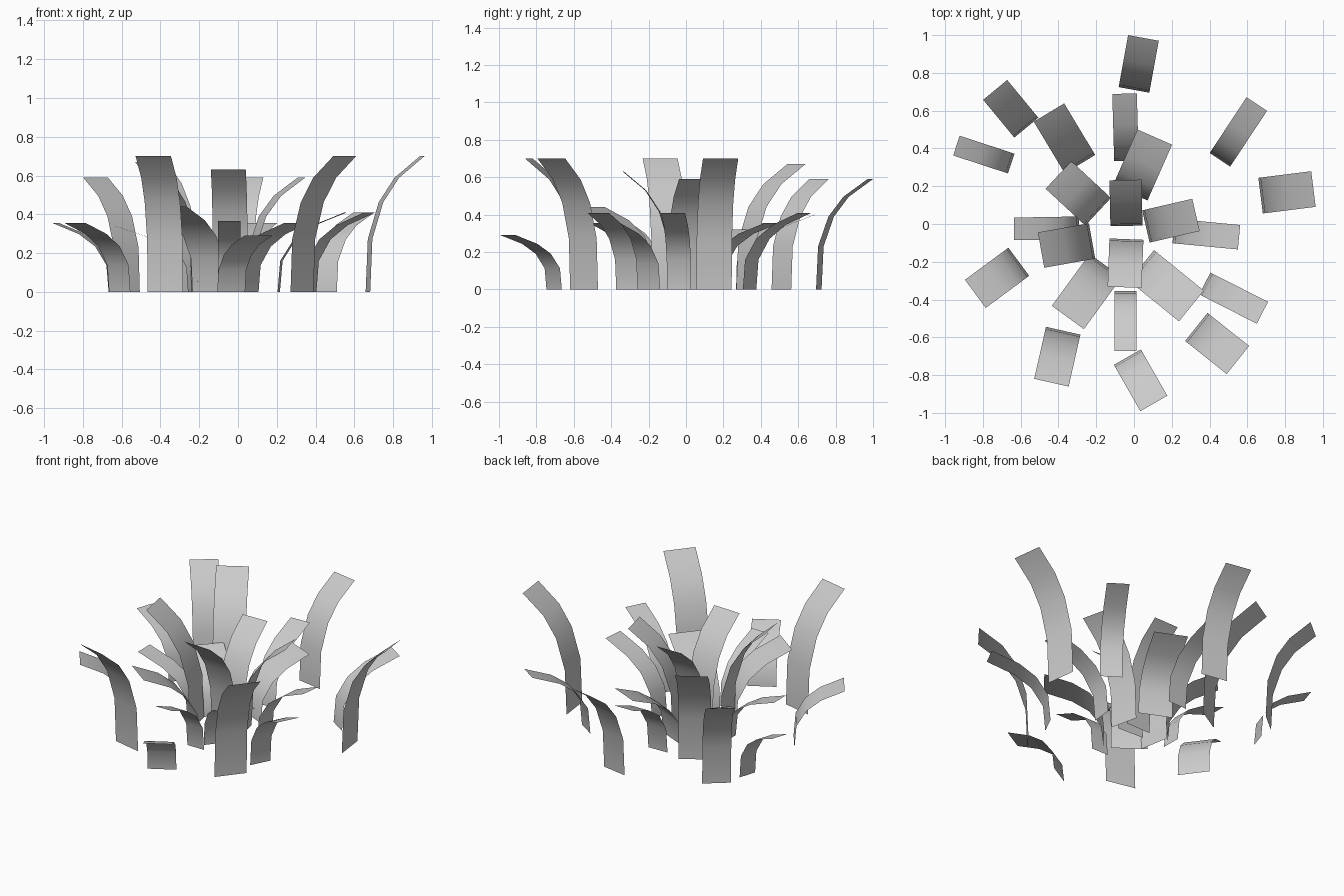
import bpy
from mathutils import Vector

# Shared bend of a blade: (share of outward reach, share of height)
BEND = [(0, 0), (0.04, 0.39), (0.24, 0.66), (0.53, 0.84), (1, 1)]


def blade(name, base, tip, width, height):
    """Flat strip rising from base and bending outward to tip."""
    b, t = Vector((*base, 0)), Vector((*tip, 0))
    out = t - b
    side = Vector((-out.y, out.x, 0)).normalized() * width / 2
    verts = []
    for reach, rise in BEND:
        p = b + out * reach + Vector((0, 0, height * rise))
        verts += [p - side, p + side]
    faces = [(i, i + 1, i + 3, i + 2) for i in range(0, len(verts) - 2, 2)]
    mesh = bpy.data.meshes.new(name)
    mesh.from_pydata(verts, [], faces)
    mesh.shade_smooth()
    bpy.context.collection.objects.link(bpy.data.objects.new(name, mesh))


# Each row: base, tip, width, height
outer = [
    ((0.00, 0.71), (0.05, 0.985), 0.165, 0.59),
    ((-0.57, 0.51), (-0.735, 0.71), 0.165, 0.59),
    ((-0.65, 0.32), (-0.94, 0.415), 0.11, 0.355),
    ((-0.61, -0.20), (-0.84, -0.37), 0.185, 0.355),
    ((-0.375, -0.565), (-0.437, -0.84), 0.187, 0.70),
    ((-0.035, -0.705), (0.105, -0.95), 0.165, 0.29),
    ((0.33, -0.545), (0.55, -0.72), 0.19, 0.70),
    ((0.67, 0.15), (0.95, 0.185), 0.19, 0.70),
]
middle = [
    ((0.455, 0.34), (0.65, 0.635), 0.13, 0.41),
    ((-0.04, 0.335), (-0.05, 0.69), 0.13, 0.40),
    ((-0.286, 0.317), (-0.45, 0.59), 0.188, 0.67),
    ((-0.29, -0.02), (-0.635, -0.026), 0.12, 0.34),
    ((-0.045, -0.355), (-0.045, -0.672), 0.115, 0.365),
    ((0.375, -0.315), (0.68, -0.47), 0.13, 0.41),
    ((0.21, -0.037), (0.556, -0.07), 0.13, 0.41),
]
inner = [
    ((-0.02, 0.165), (0.11, 0.46), 0.20, 0.355),
    ((-0.19, 0.065), (-0.40, 0.26), 0.20, 0.32),
    ((-0.222, -0.09), (-0.492, -0.138), 0.19, 0.70),
    ((-0.15, -0.22), (-0.35, -0.495), 0.21, 0.44),
    ((0.04, -0.22), (0.304, -0.434), 0.21, 0.355),
    ((0.063, -0.013), (0.328, 0.048), 0.175, 0.59),
    ((-0.04, -0.08), (-0.05, -0.335), 0.18, 0.63),
    ((-0.04, -0.01), (-0.045, 0.233), 0.17, 0.59),
]

# Three loose rings of grass blades
for ring, rows in (("outer", outer), ("middle", middle), ("inner", inner)):
    for i, row in enumerate(rows, 1):
        blade(f"{ring}_grass_blade_{i}", *row)
